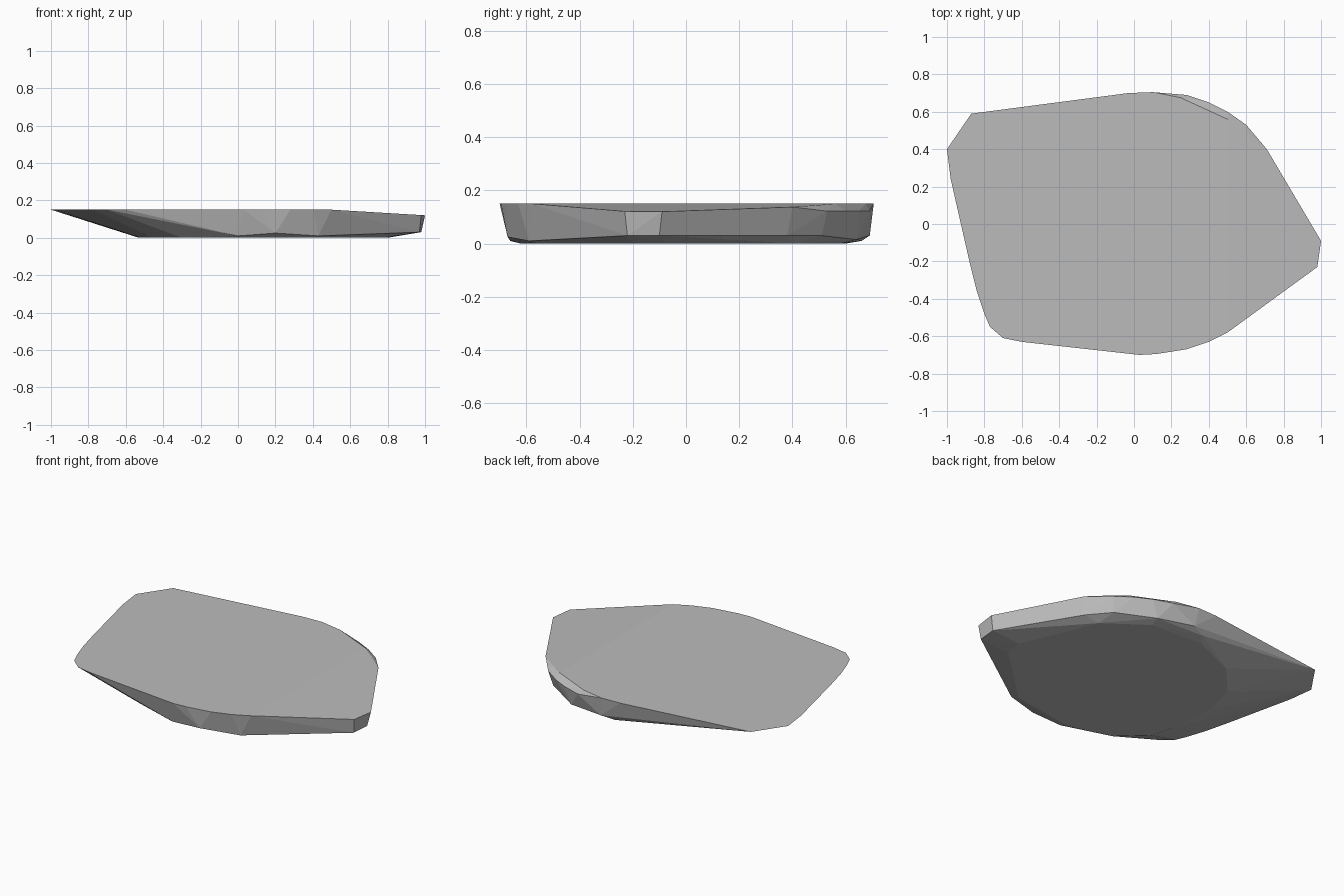
import bpy
import bmesh

if "Cube" in bpy.data.objects:
    bpy.data.objects.remove(bpy.data.objects["Cube"])

# Upper rim, seen in plan
rim = [(-1, .4), (-.87, .59), (-.03, .7), (.1, .705), (.71, .4),
       (1, -.09), (.98, -.23), (.5, -.58), (.4, -.63), (.28, -.67),
       (.12, -.695), (.03, -.7), (-.6, -.63), (-.7, -.61), (-.77, -.55),
       (-.8, -.48), (-.84, -.36), (-.88, -.2), (-.98, .24)]

# Rounded back corner: lower outer edge and the crease above it
corner = [(.28, .69), (.4, .65), (.5, .6), (.6, .53)]
crease = [(.25, .675), (.5, .56), (.6, .49)]

# Lower edge just above the ground
sill = [(.98, -.1, .03), (.97, -.22, .03), (.69, .38, .03), (.58, .51, .03),
        (.36, .64, .015), (.12, .69, .03), (.04, .66, .01), (.2, -.67, .025),
        (0, -.66, .01), (.43, -.59, .01)]

# Flat underside
sole = [(-.53, .05), (-.48, .27), (-.3, .47), (0, .6), (.35, .58), (.6, .4),
        (.8, -.08), (.78, -.2), (.4, -.56), (0, -.62), (-.3, -.55),
        (-.46, -.4), (-.52, -.2)]


def top_height(x):
    """Level top that dips toward the pointed end."""
    return .15 - .06 * max(0, x - .5)


points = [(x, y, top_height(x)) for x, y in rim + crease]
points += [(x, y, .122) for x, y in corner]
points += sill
points += [(x, y, 0) for x, y in sole]

# Faceted slab wrapped around the edges
bm = bmesh.new()
for p in points:
    bm.verts.new(p)
hull = bmesh.ops.convex_hull(bm, input=bm.verts)
loose = {g for g in hull["geom_interior"] + hull["geom_unused"]
         if isinstance(g, bmesh.types.BMVert)}
bmesh.ops.delete(bm, geom=list(loose), context="VERTS")
bmesh.ops.dissolve_limit(bm, angle_limit=.01, verts=bm.verts, edges=bm.edges)
bmesh.ops.recalc_face_normals(bm, faces=bm.faces)

mesh = bpy.data.meshes.new("stone_slab")
bm.to_mesh(mesh)
bm.free()
slab = bpy.data.objects.new("stone_slab", mesh)
bpy.context.collection.objects.link(slab)

# Stone colour
stone = bpy.data.materials.new("grey stone")
stone.use_nodes = True
colour = (.5, .5, .5, 1)
stone.diffuse_color = colour
stone.node_tree.nodes["Principled BSDF"].inputs["Base Color"].default_value = colour
mesh.materials.append(stone)
